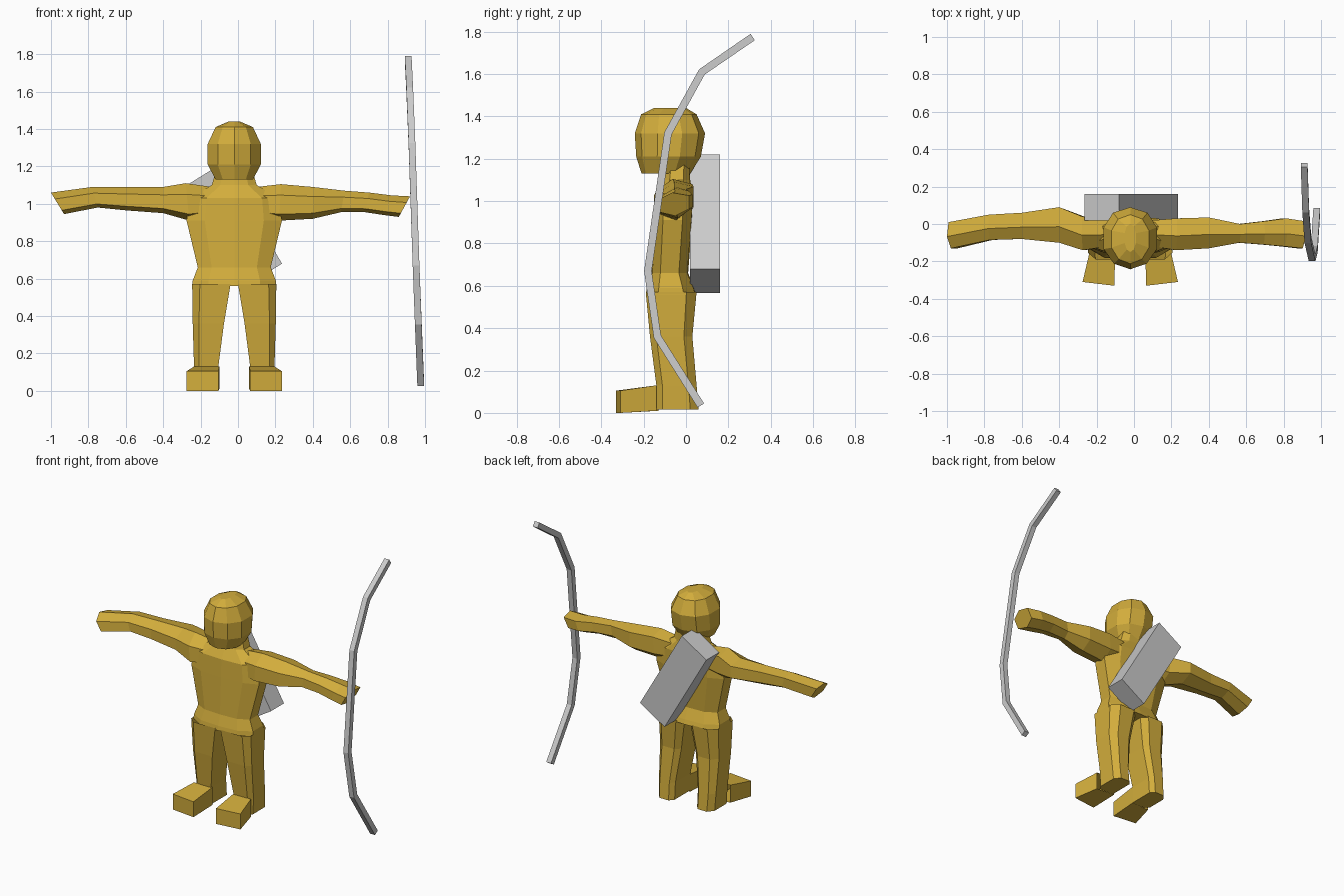
import bpy
import bmesh
from mathutils import Vector

cube = bpy.data.objects.get("Cube")
if cube:
    bpy.data.objects.remove(cube, do_unlink=True)


def material(name, rgb):
    mat = bpy.data.materials.new(name)
    mat.use_nodes = True
    mat.diffuse_color = (*rgb, 1)
    mat.node_tree.nodes["Principled BSDF"].inputs["Base Color"].default_value = (*rgb, 1)
    return mat


gold = material("gold", (0.65, 0.42, 0.045))
silver = material("silver", (0.6, 0.6, 0.6))
MID = -0.02  # the body's own plane of symmetry


def loft(name, rings, mat, cap_start=True, cap_end=True):
    """Skin a list of equal-length point rings into one flat-shaded object."""
    bm = bmesh.new()
    loops = [[bm.verts.new(p) for p in ring] for ring in rings]
    n = len(loops[0])
    for a, b in zip(loops, loops[1:]):
        for i in range(n):
            j = (i + 1) % n
            bm.faces.new((a[i], a[j], b[j], b[i]))
    if cap_start:
        bm.faces.new(loops[0][::-1])
    if cap_end:
        bm.faces.new(loops[-1])
    bmesh.ops.recalc_face_normals(bm, faces=bm.faces)
    # Open tubes: make sure the skin faces away from its middle
    mid = sum((v.co for v in loops[0]), Vector()) / n
    face = next(f for f in bm.faces if len(set(f.verts) & set(loops[0])) == 2)
    if face.normal.dot(face.calc_center_median() - mid) < 0 and not cap_start:
        bmesh.ops.reverse_faces(bm, faces=bm.faces)
    mesh = bpy.data.meshes.new(name)
    bm.to_mesh(mesh)
    bm.free()
    obj = bpy.data.objects.new(name, mesh)
    mesh.materials.append(mat)
    bpy.context.collection.objects.link(obj)
    return obj


def level(section, half, y0, y1, z):
    """Horizontal ring: a unit section scaled to a half width and a y range."""
    yc, yh = (y0 + y1) / 2, (y1 - y0) / 2
    return [Vector((MID + u * half, yc + v * yh, z)) for u, v in section]


# Torso, hips to neck
body_half = [(0, -1), (0.62, -0.92), (1, -0.5), (1, 0.5), (0.62, 0.95), (0, 1)]
body_section = body_half + [(-u, v) for u, v in body_half[-2:0:-1]]
torso = [(0.225, -0.19, 0.05, 0.56), (0.222, -0.185, 0.04, 0.59),
         (0.195, -0.165, 0.01, 0.66), (0.255, -0.155, 0.03, 0.91),
         (0.24, -0.15, 0.035, 1.03), (0.12, -0.11, 0.02, 1.1),
         (0.1, -0.1, 0.02, 1.17)]
loft("torso", [level(body_section, *r) for r in torso], gold, cap_end=False)

# Faceted head with a centre ridge
head_half = [(0, -1), (0.62, -0.82), (1, -0.35), (1, 0.35), (0.65, 0.82), (0, 1)]
head_section = head_half + [(-u, v) for u, v in head_half[-2:0:-1]]
head = [(0.1, -0.21, 0.02, 1.13), (0.142, -0.235, 0.07, 1.21),
        (0.142, -0.242, 0.09, 1.32), (0.1, -0.212, 0.05, 1.41),
        (0.03, -0.15, 0.0, 1.44)]
loft("head", [level(head_section, *r) for r in head], gold)

# Legs and splayed feet, mirrored
leg_section = [(0, -1), (0.8, -1), (1, -0.7), (1, 0.6), (0.75, 1), (0.2, 1), (0, 0.7)]
leg = [(0.02, 0.225, -0.19, 0.05, 0.57), (0.055, 0.222, -0.17, 0.03, 0.36),
       (0.085, 0.215, -0.14, 0.05, 0.13), (0.085, 0.21, -0.14, 0.06, 0.015)]
foot = [(0.08, 0.215, -0.13, -0.14, 0.01, 0.13),
        (0.085, 0.255, -0.33, -0.31, 0.0, 0.105)]
for side, s in (("left", 1), ("right", -1)):
    rings = [[Vector((MID + s * (xi + u * (xo - xi)), (y0 + y1) / 2 + v * (y1 - y0) / 2, z))
              for u, v in leg_section] for xi, xo, y0, y1, z in leg]
    loft(side + "_leg", rings, gold, cap_start=False)
    rings = [[Vector((MID + s * xi, yi, z0)), Vector((MID + s * xo, yo, z0)),
              Vector((MID + s * xo, yo, z1)), Vector((MID + s * xi, yi, z1))]
             for xi, xo, yi, yo, z0, z1 in foot]
    loft(side + "_foot", rings, gold, cap_start=False)

# Arms: x of the top edge, x of the bottom edge, y range, z range
arm_section = [(-1, -0.65), (-1, 0.4), (-0.1, 1), (1, 0.75), (1, -0.4), (0.1, -1)]
arms = {
    "left_arm": [(0.1, 0.1, -0.12, 0.02, 0.93, 1.09), (0.23, 0.22, -0.14, 0.03, 0.91, 1.105),
                 (0.4, 0.4, -0.13, 0.035, 0.92, 1.09), (0.57, 0.55, -0.1, 0.0, 0.955, 1.07),
                 (0.7, 0.68, -0.11, 0.015, 0.955, 1.06), (0.82, 0.78, -0.12, 0.03, 0.94, 1.045),
                 (0.92, 0.86, -0.13, 0.015, 0.93, 1.04)],
    "right_arm": [(-0.14, -0.14, -0.12, 0.02, 0.93, 1.09), (-0.28, -0.26, -0.14, 0.04, 0.91, 1.11),
                  (-0.4, -0.4, -0.1, 0.09, 0.95, 1.09), (-0.6, -0.6, -0.08, 0.06, 0.965, 1.09),
                  (-0.78, -0.75, -0.085, 0.05, 0.98, 1.09), (-1.0, -0.93, -0.13, 0.01, 0.945, 1.06)],
}
for name, rows in arms.items():
    rings = []
    for xt, xb, y0, y1, z0, z1 in rows:
        rings.append([Vector(((xt + xb) / 2 + w * (xt - xb) / 2,
                              (y0 + y1) / 2 + v * (y1 - y0) / 2,
                              (z0 + z1) / 2 + w * (z1 - z0) / 2)) for v, w in arm_section])
    loft(name, rings, gold, cap_start=False)

# Slanted quiver on the back
corners = [(-0.08, 1.22), (0.235, 0.68), (0.05, 0.565), (-0.265, 1.105)]
loft("quiver", [[Vector((x, y, z)) for x, z in corners] for y in (0.02, 0.16)], silver)

# Bow: a square bar swept along a bent path
path = [Vector(p) for p in ((0.91, 0.315, 1.775), (0.918, 0.075, 1.61), (0.93, -0.085, 1.32),
                            (0.952, -0.18, 0.67), (0.964, -0.135, 0.36), (0.977, 0.07, 0.035))]
rings = []
for i, p in enumerate(path):
    before = (p - path[max(i - 1, 0)]).normalized()
    after = (path[min(i + 1, len(path) - 1)] - p).normalized()
    across = Vector((1, 0, 0))
    depth = (before + after).normalized().cross(across).normalized() * 0.018
    across *= 0.018
    rings.append([p + across + depth, p - across + depth, p - across - depth, p + across - depth])
loft("bow", rings, silver)
